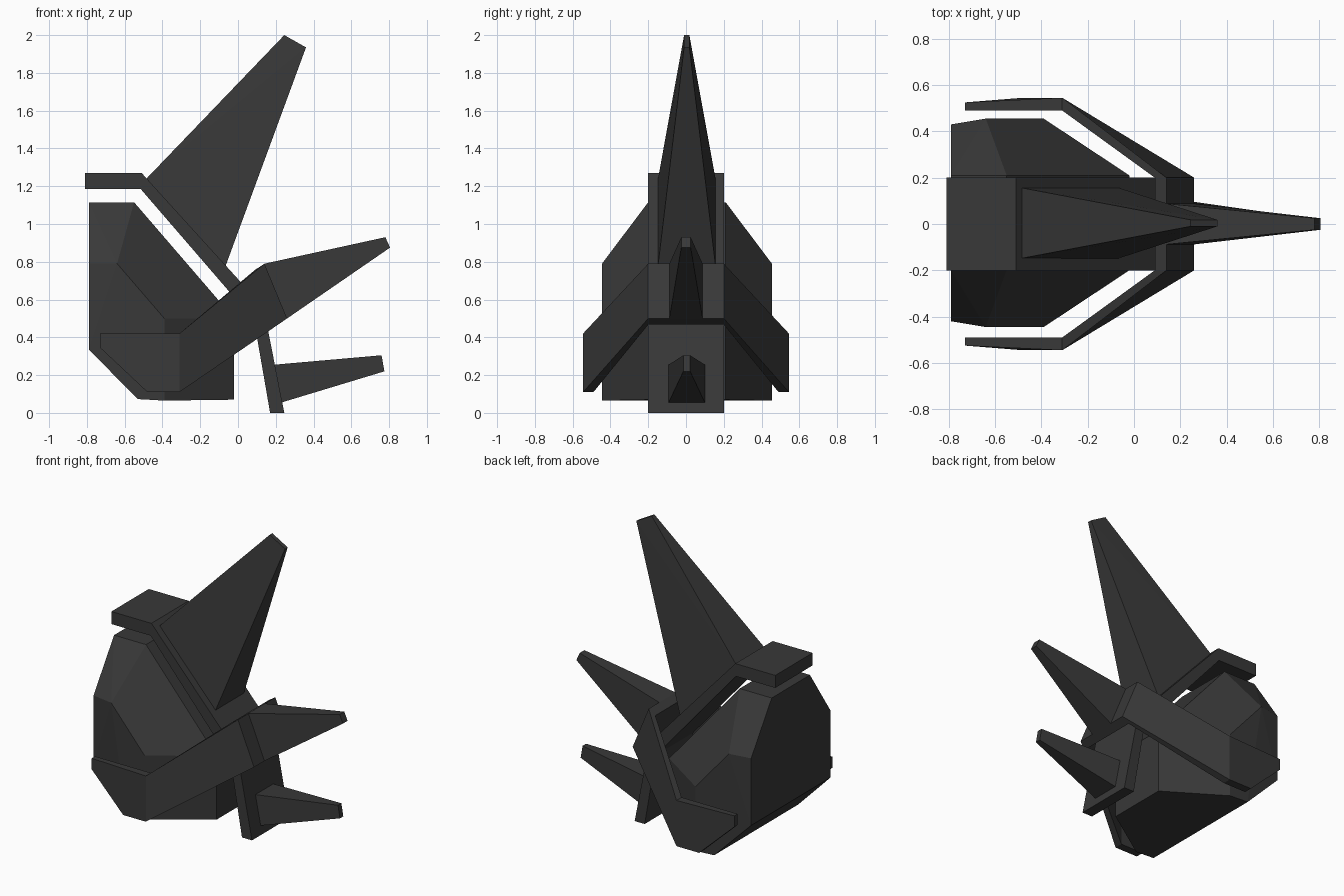
import bpy, bmesh

if "Cube" in bpy.data.objects:
    bpy.data.objects.remove(bpy.data.objects["Cube"])

mat = bpy.data.materials.new("charcoal")
mat.diffuse_color = (0.04, 0.04, 0.04, 1)
mat.use_nodes = True
mat.node_tree.nodes["Principled BSDF"].inputs["Base Color"].default_value = mat.diffuse_color


def finish(name, bm):
    bmesh.ops.recalc_face_normals(bm, faces=bm.faces)
    mesh = bpy.data.meshes.new(name)
    bm.to_mesh(mesh)
    bm.free()
    mesh.materials.append(mat)
    ob = bpy.data.objects.new(name, mesh)
    bpy.context.collection.objects.link(ob)
    return ob


def hull(name, points):
    """Convex faceted solid around the points."""
    bm = bmesh.new()
    verts = [bm.verts.new(p) for p in points]
    bmesh.ops.convex_hull(bm, input=verts)
    bmesh.ops.dissolve_limit(bm, angle_limit=0.01, verts=bm.verts, edges=bm.edges)
    return finish(name, bm)


def prism(name, profile, half):
    """Side profile (x, z) extruded across y."""
    bm = bmesh.new()
    face = bm.faces.new([bm.verts.new((x, -half, z)) for x, z in profile])
    new = bmesh.ops.extrude_face_region(bm, geom=[face])["geom"]
    bmesh.ops.translate(bm, vec=(0, 2 * half, 0),
                        verts=[v for v in new if isinstance(v, bmesh.types.BMVert)])
    return finish(name, bm)


def horn(name, base, tip, base_half, tip_half, cy=0):
    """Tapered four-sided spike from a base edge to a tip edge (x, z)."""
    return hull(name, [(x, cy + s * h, z)
                       for edge, h in ((base, base_half), (tip, tip_half))
                       for x, z in edge for s in (-1, 1)])


# Faceted core body: narrow ridge section plus wide cheek section
ridge = [(-0.79, 0.205, 1.115), (-0.55, 0.205, 1.115), (-0.02, 0.205, 0.50),
         (-0.02, 0.205, 0.07)]
cheek = [(-0.79, 0.425, 0.79), (-0.64, 0.45, 0.79), (-0.39, 0.45, 0.50),
         (-0.39, 0.45, 0.065), (-0.53, 0.45, 0.073), (-0.79, 0.425, 0.335)]
hull("core_body", [(x, 0.005 + s * y, z) for x, y, z in ridge + cheek for s in (-1, 1)])

# Bent strip running over the core and down to the ground
prism("spine_strip", [(-0.81, 1.27), (-0.51, 1.27), (0.135, 0.56), (0.245, 0),
                      (0.17, 0), (0.085, 0.49), (-0.515, 1.185), (-0.81, 1.185)], 0.2)

# Wrap-around guard: outer and inner skins joined along their rims
outer = [(0.14, 0, 0.79), (0.26, 0, 0.50), (0.14, 0.2, 0.79), (0.26, 0.2, 0.50),
         (-0.31, 0.545, 0.42), (-0.31, 0.545, 0.11), (-0.48, 0.545, 0.11),
         (-0.73, 0.525, 0.345), (-0.73, 0.525, 0.42)]
inner = [(x - 0.05, y, z - 0.033) for x, y, z in outer[:4]]
inner += [(x, 0.49, z) for x, y, z in outer[4:]]
bm = bmesh.new()
vo = [bm.verts.new(p) for p in outer]
vi = [bm.verts.new(p) for p in inner]
for ids in ((0, 1, 3, 2), (2, 3, 5, 4), (4, 5, 6, 7, 8)):
    bm.faces.new([vo[i] for i in ids])
    bm.faces.new([vi[i] for i in reversed(ids)])
rim = (0, 2, 4, 8, 7, 6, 5, 3, 1)
for a, b in zip(rim, rim[1:]):
    bm.faces.new((vo[a], vo[b], vi[b], vi[a]))
guard = finish("wrap_guard", bm)
mirror = guard.modifiers.new("mirror", 'MIRROR')
mirror.use_axis = (False, True, False)

# Three spikes
horn("top_horn", ((-0.485, 1.24), (-0.065, 0.78)), ((0.245, 2.0), (0.36, 1.935)),
     0.152, 0.014, 0.004)
horn("middle_horn", ((0.14, 0.79), (0.26, 0.50)), ((0.78, 0.93), (0.805, 0.875)),
     0.088, 0.025)
horn("lower_horn", ((0.19, 0.255), (0.23, 0.055)), ((0.76, 0.305), (0.775, 0.22)),
     0.096, 0.018, 0.004)
